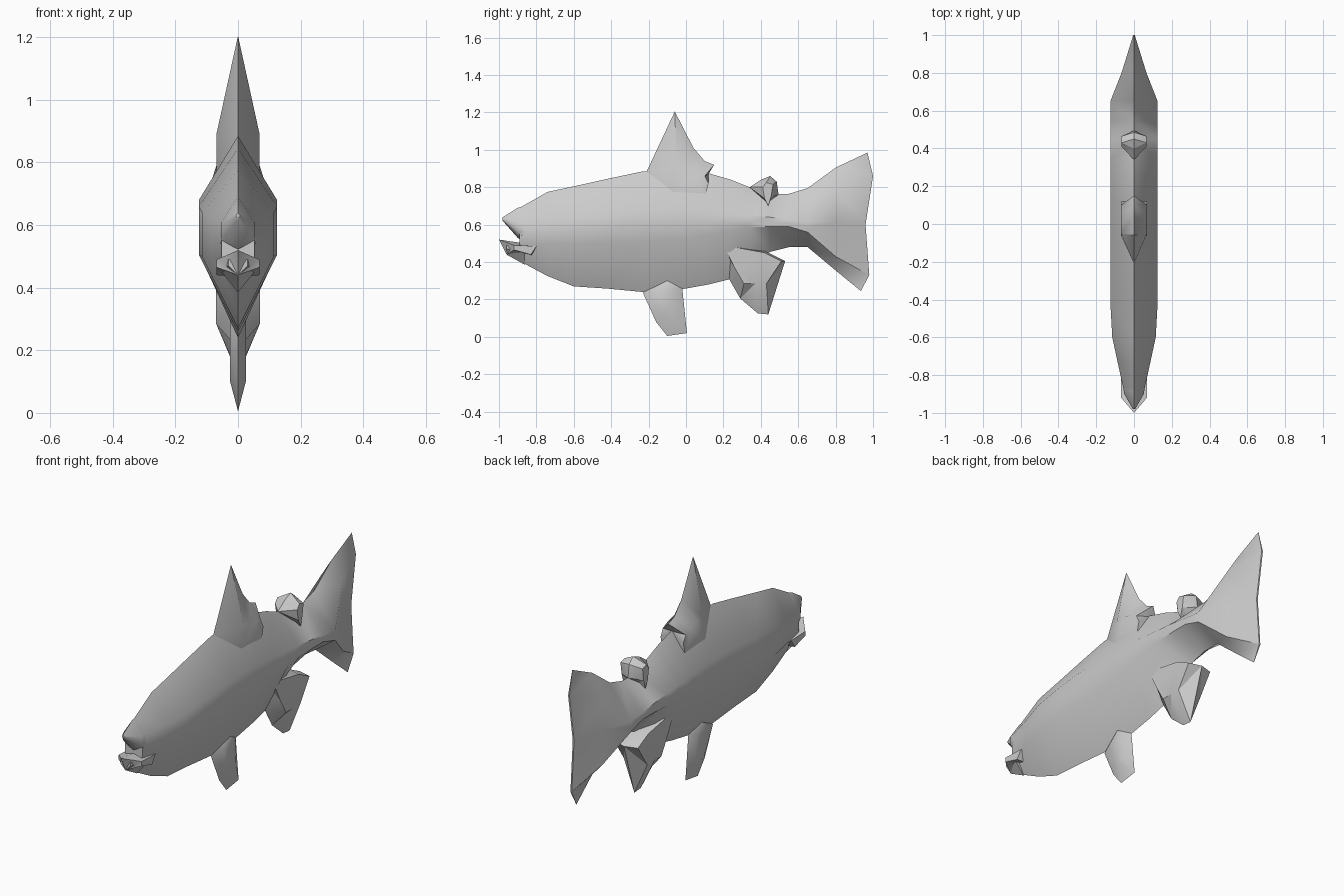
import bpy, bmesh, math

cube = bpy.data.objects.get("Cube")
if cube:
    bpy.data.objects.remove(cube, do_unlink=True)

grey = bpy.data.materials.new("pale_grey")
grey.use_nodes = True
grey.diffuse_color = (0.6, 0.6, 0.6, 1)
grey.node_tree.nodes["Principled BSDF"].inputs["Base Color"].default_value = (0.6, 0.6, 0.6, 1)


def finish(name, bm, angle):
    bmesh.ops.remove_doubles(bm, verts=bm.verts, dist=0.0005)
    bmesh.ops.triangulate(bm, faces=bm.faces)
    bmesh.ops.recalc_face_normals(bm, faces=bm.faces)
    mesh = bpy.data.meshes.new(name)
    bm.to_mesh(mesh)
    bm.free()
    mesh.materials.append(grey)
    obj = bpy.data.objects.new(name, mesh)
    bpy.context.collection.objects.link(obj)
    bpy.ops.object.select_all(action='DESELECT')
    obj.select_set(True)
    bpy.context.view_layer.objects.active = obj
    bpy.ops.object.shade_smooth_by_angle(angle=math.radians(angle))


def half_ring(y, top, upper, lower, bottom, w):
    """Half section from ridge to belly as (x, y, z)."""
    return [(0, y, top), (w, y, upper), (w, y, (upper + lower) / 2), (w, y, lower), (0, y, bottom)]


def loft(name, halves, angle=42):
    """Join mirrored half sections along the body."""
    bm = bmesh.new()
    rings = []
    for half in halves:
        full = half + [(-x, y, z) for x, y, z in half[-2:0:-1]]
        rings.append([bm.verts.new(p) for p in full])
    n = len(rings[0])
    for a, b in zip(rings, rings[1:]):
        for i in range(n):
            j = (i + 1) % n
            bm.faces.new((a[i], a[j], b[j], b[i]))
    bm.faces.new(rings[0])
    bm.faces.new(rings[-1])
    finish(name, bm, angle)


def bulged_fin(name, rim, cheek, w, angle=25):
    """Rim on the centre plane, with a raised cheek on each side."""
    bm = bmesh.new()
    edge = [bm.verts.new((0, y, z)) for y, z in rim]
    n = len(edge)
    for s in (1, -1):
        face = [bm.verts.new((s * w, y, z)) for y, z in cheek]
        for i in range(n):
            j = (i + 1) % n
            bm.faces.new((edge[i], edge[j], face[j], face[i]))
        bm.faces.new(face)
    finish(name, bm, angle)


# Body running into the tail fin
stations = [
    (-.89, .69, .61, .50, .405, .052),
    (-.74, .775, .62, .50, .325, .085),
    (-.60, .805, .64, .50, .27, .115),
    (-.42, .845, .66, .505, .258, .125),
    (-.23, .885, .68, .51, .24, .125),
    (-.02, .885, .68, .525, .255, .125),
    (.12, .875, .67, .545, .28, .125),
    (.24, .84, .66, .57, .31, .125),
    (.34, .80, .65, .585, .39, .125),
    (.45, .76, .64, .59, .455, .125),
    (.55, .765, .625, .59, .48, .125),
    (.65, .795, .615, .56, .48, .125),
    (.80, .905, .80, .43, .355, .066),
]
tail_edge = [(0, .97, .985), (.004, 1.0, .86), (.004, .96, .60), (.004, .98, .33), (0, .935, .245)]
loft("body_and_tail", [half_ring(*s) for s in stations] + [tail_edge])

# Snout and lower jaw around the open mouth
loft("snout", [half_ring(-.98, .64, .632, .628, .62, .006),
               half_ring(-.90, .69, .61, .56, .53, .052),
               half_ring(-.86, .70, .61, .53, .50, .058)])
loft("lower_jaw", [half_ring(-.96, .50, .49, .47, .44, .03),
                   half_ring(-.86, .495, .48, .46, .385, .06)])
bulged_fin("lower_lip",
           [(-1.0, .52), (-.76, .485), (-.82, .435), (-.96, .44)],
           [(-.92, .49), (-.80, .485), (-.83, .44), (-.92, .465)], .068)

# Tall back fin
bulged_fin("dorsal_fin",
           [(-.21, .885), (-.06, 1.205), (.04, 1.01), (.10, .94), (.15, .92), (.12, .87), (.10, .74)],
           [(-.07, .76), (-.05, .895), (.0, .895), (.06, .88), (.10, .86), (.12, .82), (.10, .74)], .068, 45)

# Small fin ahead of the tail
bulged_fin("adipose_fin",
           [(.34, .80), (.40, .84), (.45, .86), (.485, .83), (.495, .76), (.44, .70)],
           [(.42, .74), (.41, .80), (.43, .825), (.465, .815), (.455, .75), (.44, .70)], .066)

# Front belly fin
bulged_fin("belly_fin",
           [(-.23, .235), (-.16, .08), (-.10, .005), (.005, .02), (-.02, .26), (-.10, .34)],
           [(-.16, .25), (-.12, .115), (-.09, .10), (-.05, .115), (-.06, .25), (-.10, .30)], .025, 45)

# Thick rear belly fin
bulged_fin("anal_fin",
           [(.19, .50), (.23, .31), (.29, .205), (.385, .125), (.44, .12), (.53, .405), (.42, .46)],
           [(.20, .49), (.26, .37), (.31, .285), (.37, .285), (.43, .285), (.51, .405), (.42, .45)], .07)
